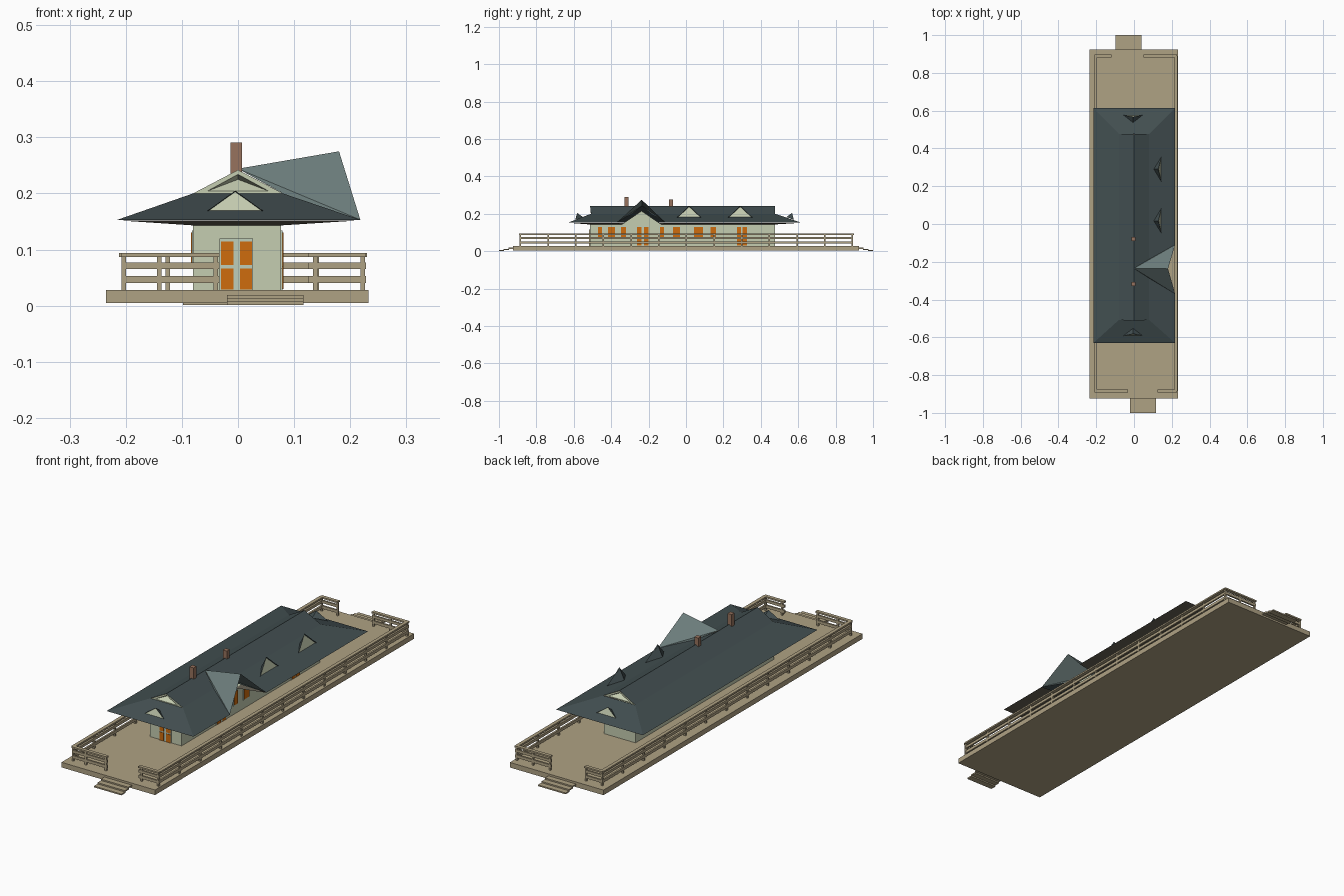
import bpy, bmesh, math
from mathutils import Vector

if "Cube" in bpy.data.objects:
    bpy.data.objects.remove(bpy.data.objects["Cube"])


def material(name, r, g, b):
    m = bpy.data.materials.new(name)
    m.diffuse_color = (r, g, b, 1)
    m.use_nodes = True
    m.node_tree.nodes["Principled BSDF"].inputs["Base Color"].default_value = m.diffuse_color
    return m


WOOD = material("tan wood", .43, .36, .23)
WALL = material("pale green wall", .56, .61, .44)
ROOF = material("dark slate roof", .055, .078, .082)
GABLE = material("light slate roof", .15, .205, .2)
SOFFIT = material("soffit brown", .14, .125, .095)
ORANGE = material("orange pane", .62, .15, .004)
FRAME = material("frame green", .52, .62, .5)
BRICK = material("brick brown", .31, .17, .11)


def mesh(name, verts, faces, mat, up=0):
    """Mesh object; up=1/-1 turns every face upward/downward."""
    bm = bmesh.new()
    vs = [bm.verts.new(v) for v in verts]
    for f in faces:
        bm.faces.new([vs[i] for i in f])
    bm.normal_update()
    if up:
        for f in bm.faces:
            if f.normal.z * up < 0:
                f.normal_flip()
    else:
        bmesh.ops.recalc_face_normals(bm, faces=bm.faces)
    me = bpy.data.meshes.new(name)
    bm.to_mesh(me)
    bm.free()
    me.materials.append(mat)
    ob = bpy.data.objects.new(name, me)
    bpy.context.collection.objects.link(ob)
    return ob


def box(name, x0, x1, y0, y1, z0, z1, mat):
    v = [(x, y, z) for x in (x0, x1) for y in (y0, y1) for z in (z0, z1)]
    f = [(0, 1, 3, 2), (4, 6, 7, 5), (0, 4, 5, 1), (2, 3, 7, 6), (0, 2, 6, 4), (1, 5, 7, 3)]
    return mesh(name, v, f, mat)


# Deck and end steps
box("deck", -.235, .233, -.925, .925, .005, .028, WOOD)
for i in range(3):
    y, top = .95 + .025 * i, .019 - .006 * i
    box("front_step", -.02, .117, -y, -y + .028, top - .006, top, WOOD)
    box("back_step", -.098, .04, y - .028, y, top - .006, top, WOOD)

# Railings: three rails and posts along each run
RAILS = [(.087, .094, .008), (.065, .077, .004), (.040, .053, .004)]
XL, XR, YF, YB = -.204, .222, -.885, .89
for z0, z1, t in RAILS:
    for x in (XL, XR):
        box("side_rail", x - t, x + t, YF, YB, z0, z1, WOOD)
    for y, a, b in ((YF, -.208, -.033), (YF, .125, .228), (YB, -.208, -.12), (YB, .05, .228)):
        box("end_rail", a, b, y - t, y + t, z0, z1, WOOD)


def post(x, y):
    box("rail_post", x - .004, x + .004, y - .004, y + .004, .028, .088, WOOD)


for i in range(13):
    for x in (XL, XR):
        post(x, YF + (YB - YF) * i / 12)
for x, y in ((-.14, YF), (-.04, YF), (.138, YF), (-.125, YB), (.055, YB), (.14, YB)):
    post(x, y)

# House body
box("walls", -.08, .077, -.513, .475, .028, .143, WALL)

# Front double door with four panes
box("door_frame", -.033, .027, -.517, -.512, .028, .12, FRAME)
for a, b in ((-.03, -.008), (.004, .025)):
    for c, d in ((.029, .066), (.072, .114)):
        box("door_pane", a, b, -.519, -.516, c, d, ORANGE)

# Windows on both long sides, doors on the right side
WINDOWS = [(-.47, -.448), (-.417, -.38), (-.348, -.32), (-.14, -.117),
           (-.07, -.033), (.043, .09), (.13, .16)]
DOORS = [(-.262, -.238), (-.225, -.2), (.272, .295), (.303, .327)]
for a, b in WINDOWS:
    for s, x in ((1, .077), (-1, -.08)):
        xs = sorted((x - s * .001, x + s * .002))
        box("window_frame", *xs, a - .004, b + .004, .066, .134, FRAME)
        xs = sorted((x, x + s * .004))
        box("window_pane", *xs, a, b, .07, .13, ORANGE)
for a, b in DOORS:
    box("side_door_frame", .076, .079, a - .004, b + .004, .028, .134, FRAME)
    for c, d in ((.03, .07), (.076, .13)):
        box("side_door_pane", .077, .081, a, b, c, d, ORANGE)

# Main roof: profile of (x, z, front y, back y, valley front y, valley back y)
PROFILE = [(0, .243, -.513, .475, -.235, -.235),
           (.08, .2, -.508, .477, -.287, -.187),
           (.215, .153, -.63, .615, -.37, -.11)]
verts, faces = [], []


def strip(sign, i0, i1):
    base = len(verts)
    for p in PROFILE:
        x = sign * p[0] + (.003 if sign > 0 and p[0] > .2 else 0)
        verts.extend([(x, p[i0], p[1]), (x, p[i1], p[1])])
    for k in (0, 2):
        faces.append([base + k + j for j in (0, 1, 3, 2)])


strip(-1, 2, 3)
strip(1, 2, 4)
strip(1, 5, 3)
for k in (2, 3):                      # hips below the end gables
    kink, eave = PROFILE[1], PROFILE[2]
    n = len(verts)
    verts += [(-kink[0], kink[k], .2), (kink[0], kink[k], .2),
              (.218, eave[k], .153), (-.215, eave[k], .153)]
    faces.append([n, n + 1, n + 2, n + 3])
mesh("main_roof", verts, faces, ROOF, 1)

# Soffit, open below the cross gable
E = [(-.215, -.63), (-.215, .615), (.218, .615), (.218, -.11), (.218, -.37), (.218, -.63)]
W = [(-.08, -.513), (-.08, .475), (.077, .475), (.077, -.13), (.077, -.345), (.077, -.513)]
mesh("soffit", [(x, y, .152) for x, y in E] + [(x, y, .143) for x, y in W],
     [(i, (i + 1) % 6, (i + 1) % 6 + 6, i + 6) for i in (0, 1, 2, 4, 5)], SOFFIT, -1)

# End gables, dished inward
for s, y in ((-1, -.51), (1, .475)):
    rim = [(-.08, y, .2), (.08, y, .2), (0, y, .242)]
    inner = [(-.055, y, .204), (.055, y, .204), (0, y, .234)]
    mesh("end_gable", rim + inner + [(0, y - s * .03, .225)],
         [(0, 1, 4, 3), (1, 2, 5, 4), (2, 0, 3, 5), (3, 4, 6), (4, 5, 6), (5, 3, 6)], WALL)

# Cross gable with leaning peak on the right side, and its wall
peak = [(0, -.235, .244), (.18, -.237, .275)]
sides = [(.08, -.287, .2), (.218, -.37, .153), (.08, -.187, .2), (.218, -.11, .153)]
mesh("cross_gable_roof", peak + sides,
     [(0, 1, 3), (0, 3, 2), (0, 5, 1), (0, 4, 5)], GABLE, 1)
mesh("cross_gable_wall", [(.08, -.345, .142), (.08, -.13, .142), (.08, -.238, .215)],
     [(0, 1, 2)], WALL)


# Dormers: lean-back triangular front with two roof planes behind
def dormer(x, y, z, angle, w, h, lean, depth, drop):
    d = Vector((math.cos(angle), math.sin(angle), 0))
    s = Vector((-d.y, d.x, 0))
    o = Vector((x, y, z))
    up = Vector((0, 0, 1))
    a, b = o - s * w, o + s * w
    top = o - d * lean + up * h
    back = o - d * depth + up * drop
    mesh("dormer_roof", [a, b, top, back], [(0, 2, 3), (1, 3, 2)], ROOF, 1)
    shift = -d * .003 + up * .002
    mesh("dormer_front", [a + s * w * .1 + shift, b - s * w * .1 + shift, top - up * h * .1 + shift],
         [(0, 1, 2)], WALL, 1)


for y in (.017, .29):
    dormer(.145, y, .18, 0, .066, .063, .015, .04, .011)
dormer(-.005, -.592, .168, -math.pi / 2, .051, .037, .01, .04, .015)
dormer(-.005, .577, .168, math.pi / 2, .051, .037, .01, .04, .015)

# Chimneys on the ridge
box("front_chimney", -.013, .007, -.328, -.307, .225, .291, BRICK)
box("rear_chimney", -.013, .007, -.09, -.069, .225, .276, BRICK)
